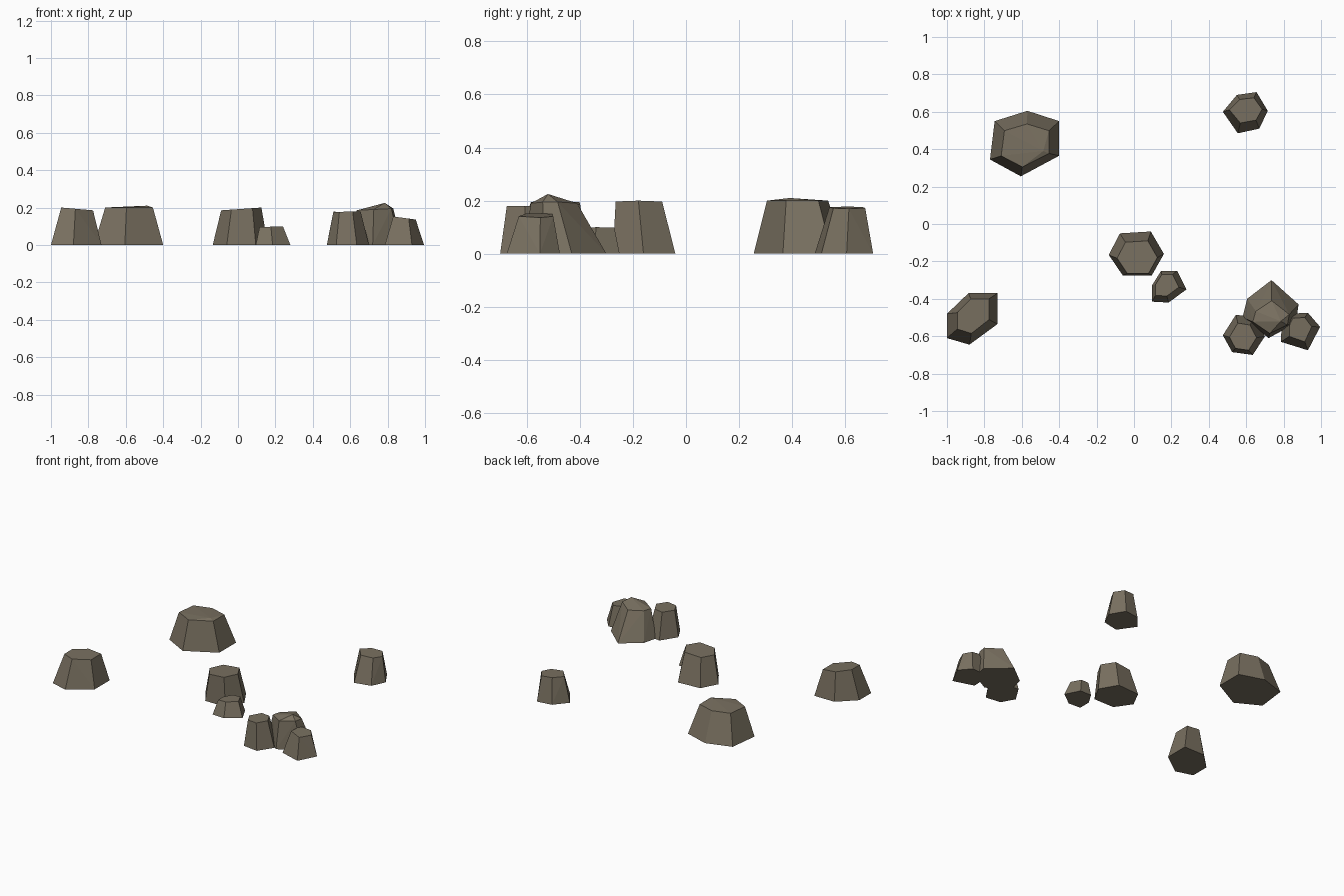
import bpy, bmesh

if "Cube" in bpy.data.objects:
    bpy.data.objects.remove(bpy.data.objects["Cube"])

stone = bpy.data.materials.new("brown grey stone")
stone.diffuse_color = (0.19, 0.162, 0.117, 1)
stone.use_nodes = True
stone.node_tree.nodes["Principled BSDF"].inputs["Base Color"].default_value = stone.diffuse_color


def rock(name, base, box, z_left, z_right, peak=None):
    """Six-sided boulder: ground outline tapering to a slanted copy fitted in box (x0, x1, y0, y1)."""
    xs, ys = zip(*base)
    bx, by = min(xs), min(ys)
    wx, wy = max(xs) - bx, max(ys) - by
    x0, x1, y0, y1 = box
    bm = bmesh.new()
    for x, y in base:
        u, v = (x - bx) / wx, (y - by) / wy
        bm.verts.new((x, y, 0))
        bm.verts.new((x0 + (x1 - x0) * u, y0 + (y1 - y0) * v,
                      z_left + (z_right - z_left) * u))
    if peak:
        bm.verts.new(peak)
    bmesh.ops.convex_hull(bm, input=bm.verts[:])
    # merge flat hull triangles into clean facets
    bmesh.ops.dissolve_limit(bm, angle_limit=0.03, verts=bm.verts[:], edges=bm.edges[:])
    bmesh.ops.recalc_face_normals(bm, faces=bm.faces[:])
    mesh = bpy.data.meshes.new(name)
    bm.to_mesh(mesh)
    bm.free()
    mesh.materials.append(stone)
    bpy.context.collection.objects.link(bpy.data.objects.new(name, mesh))


# Lone boulders
rock("large_back_rock",
     [(-.745, .55), (-.57, .605), (-.4, .55), (-.4, .365), (-.605, .255), (-.77, .345)],
     (-.71, -.455, .305, .535), .2, .2, (-.485, .39, .21))
rock("small_back_rock",
     [(.475, .6), (.55, .69), (.655, .705), (.715, .605), (.67, .51), (.555, .485)],
     (.51, .685, .54, .675), .178, .17)
rock("left_rock",
     [(-1, -.48), (-.885, -.37), (-.73, -.37), (-.73, -.535), (-.88, -.645), (-1, -.61)],
     (-.945, -.775, -.585, -.40), .2, .185)

# Centre pair
rock("centre_rock",
     [(-.135, -.165), (-.075, -.05), (.09, -.04), (.16, -.16), (.095, -.275), (-.06, -.275)],
     (-.09, .125, -.265, -.09), .185, .2)
rock("centre_pebble",
     [(.095, -.415), (.095, -.33), (.145, -.25), (.23, -.25), (.28, -.35), (.185, -.42)],
     (.115, .24, -.385, -.27), .095, .1)

# Front right cluster
rock("cluster_main_rock",
     [(.605, -.4), (.735, -.3), (.88, -.43), (.865, -.53), (.72, -.61), (.58, -.5)],
     (.635, .83, -.585, -.41), .185, .195, (.785, -.52, .225))
rock("cluster_left_rock",
     [(.475, -.595), (.545, -.485), (.645, -.5), (.7, -.6), (.635, -.7), (.525, -.685)],
     (.51, .655, -.675, -.53), .176, .18)
rock("cluster_right_rock",
     [(.82, -.48), (.93, -.475), (.995, -.55), (.93, -.675), (.785, -.63), (.79, -.53)],
     (.83, .95, -.63, -.5), .152, .136)
